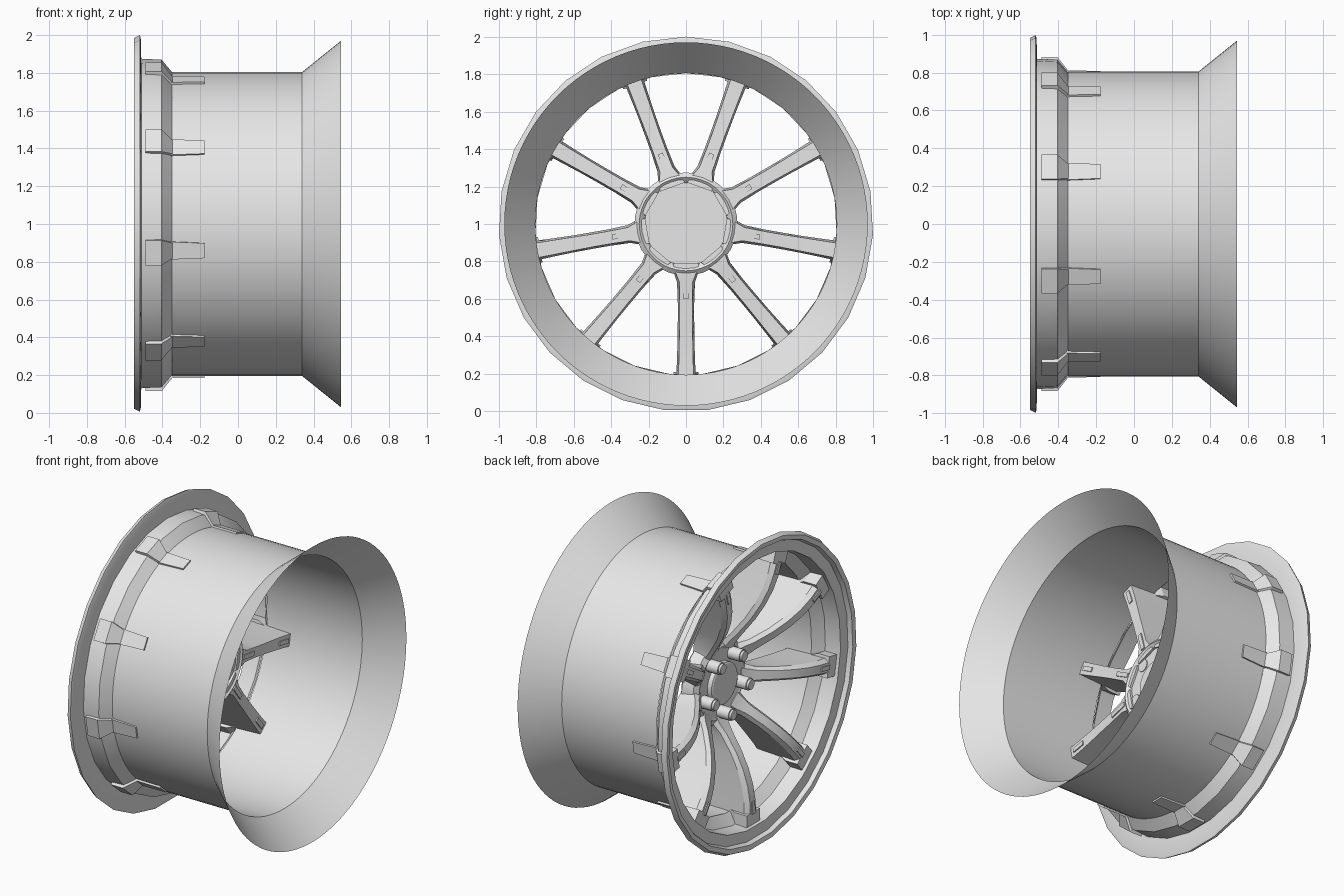
import bpy, bmesh, math
from mathutils import Matrix, Vector

cube = bpy.data.objects.get("Cube")
if cube:
    bpy.data.objects.remove(cube, do_unlink=True)

SPOKES = 9
STUDS = 5
CENTRE = Matrix.Translation((0, 0, 1))

metal = bpy.data.materials.new("grey metal")
metal.use_nodes = True
colour = (0.8, 0.8, 0.8, 1)
metal.diffuse_color = colour
metal.node_tree.nodes["Principled BSDF"].inputs["Base Color"].default_value = colour


def finish(name, bm, recalc=True):
    """Turn a bmesh around the wheel axis into a named object."""
    if recalc:
        bmesh.ops.recalc_face_normals(bm, faces=bm.faces)
    mesh = bpy.data.meshes.new(name)
    bm.transform(CENTRE)
    bm.to_mesh(mesh)
    bm.free()
    mesh.materials.append(metal)
    obj = bpy.data.objects.new(name, mesh)
    bpy.context.collection.objects.link(obj)
    bpy.ops.object.select_all(action="DESELECT")
    obj.select_set(True)
    bpy.context.view_layer.objects.active = obj
    bpy.ops.object.shade_smooth_by_angle(angle=math.radians(25))
    return obj


def lathe(name, profile, sides):
    """Spin (x, radius) points around the x axis, starting at the top."""
    bm = bmesh.new()
    verts = [bm.verts.new((x, 0, r)) for x, r in profile]
    edges = [bm.edges.new(pair) for pair in zip(verts, verts[1:])]
    bmesh.ops.spin(bm, geom=verts + edges, axis=(1, 0, 0), cent=(0, 0, 0),
                   angle=math.tau, steps=sides, use_merge=True)
    bmesh.ops.remove_doubles(bm, verts=bm.verts, dist=0.0005)
    return finish(name, bm)


def loft(name, sections, turn):
    """Skin closed cross-sections, cap the ends and turn about the axis."""
    bm = bmesh.new()
    rings = [[bm.verts.new(Vector(p)) for p in ring] for ring in sections]
    n = len(rings[0])
    for a, b in zip(rings, rings[1:]):
        for i in range(n):
            j = (i + 1) % n
            bm.faces.new((a[i], a[j], b[j], b[i]))
    bm.faces.new(rings[0])
    bm.faces.new(rings[-1])
    bm.transform(Matrix.Rotation(turn, 4, "X"))
    return finish(name, bm)


# Rim: smooth barrel with flared inner end, faceted outer lip
lathe("barrel", [(-0.35, 0.805), (0.34, 0.805), (0.545, 0.97)], 96)
lathe("outer_lip", [(-0.35, 0.805), (-0.405, 0.87), (-0.512, 0.875),
                    (-0.515, 0.985), (-0.52, 1.0), (-0.55, 0.985),
                    (-0.545, 0.955), (-0.517, 0.945)], 27)

# Hub with recessed back, raised centre cap
lathe("hub", [(-0.25, 0), (-0.25, 0.21), (-0.26, 0.235), (-0.24, 0.27),
              (-0.16, 0.275), (-0.14, 0.25), (-0.165, 0.22), (-0.165, 0)], 36)
lathe("centre_cap", [(-0.24, 0), (-0.24, 0.135), (-0.28, 0.135),
                     (-0.285, 0.125), (-0.285, 0)], 32)
lathe("back_cap", [(-0.17, 0), (-0.17, 0.135), (-0.158, 0.135), (-0.158, 0)], 32)

# Wheel studs
for k in range(STUDS):
    turn = k * math.tau / STUDS
    bm = bmesh.new()
    for radius, start, end in ((0.04, -0.16, -0.335), (0.032, -0.335, -0.35)):
        bmesh.ops.create_cone(
            bm, cap_ends=True, segments=16, radius1=radius, radius2=radius,
            depth=start - end,
            matrix=Matrix.Rotation(turn, 4, "X")
            @ Matrix.Translation(((start + end) / 2, 0, -0.19))
            @ Matrix.Rotation(math.pi / 2, 4, "Y"))
    finish(f"stud_{k + 1}", bm)


def spoke_section(r, front, back, wide, narrow):
    """Six-sided section: chamfered front, narrower back."""
    half = [(front, wide * 0.6), (front + 0.03, wide), (back, narrow)]
    return ([(x, w, -r) for x, w in half]
            + [(x, -w, -r) for x, w in reversed(half)])


def bar_section(r, x0, x1, w):
    return [(x0, -w, -r), (x0, w, -r), (x1, w, -r), (x1, -w, -r)]


def cap_section(x, w, r):
    return [(x, -w, -0.79), (x, w, -0.79), (x, w, -r), (x, -w, -r)]


# radius, front x, back x, front half width, back half width
SPOKE = [(0.21, -0.255, -0.15, 0.08, 0.07), (0.26, -0.28, -0.15, 0.065, 0.055),
         (0.31, -0.315, -0.155, 0.048, 0.036), (0.42, -0.386, -0.165, 0.044, 0.034),
         (0.52, -0.435, -0.17, 0.044, 0.034), (0.62, -0.468, -0.175, 0.045, 0.036),
         (0.72, -0.485, -0.178, 0.048, 0.038), (0.815, -0.49, -0.178, 0.052, 0.04)]

# Spokes, their end blocks outside the barrel and their raised ribs
for k in range(SPOKES):
    turn = k * math.tau / SPOKES
    n = k + 1
    loft(f"spoke_{n}", [spoke_section(*s) for s in SPOKE], turn)
    loft(f"spoke_end_{n}", [cap_section(-0.49, 0.068, 0.885),
                            cap_section(-0.405, 0.068, 0.885),
                            cap_section(-0.345, 0.04, 0.812)], turn)
    loft(f"rear_inner_rib_{n}", [bar_section(0.27, -0.16, -0.144, 0.014),
                                 bar_section(0.40, -0.17, -0.155, 0.014)], turn)
    loft(f"rear_outer_rib_{n}", [bar_section(0.69, -0.185, -0.17, 0.014),
                                 bar_section(0.78, -0.185, -0.17, 0.014)], turn)
    loft(f"front_rib_{n}", [bar_section(0.72, -0.492, -0.47, 0.014),
                            bar_section(0.80, -0.496, -0.47, 0.014)], turn)
